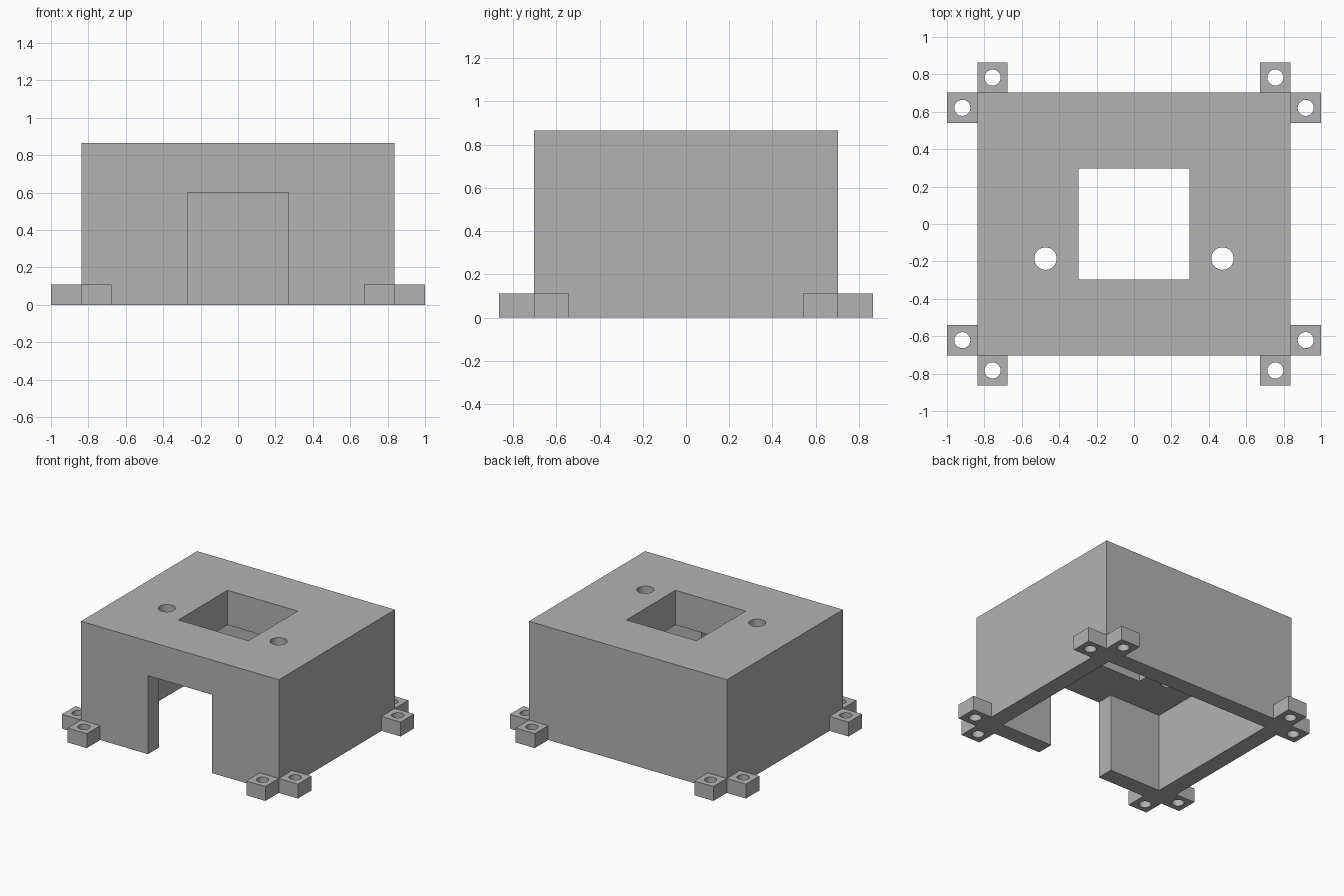
import bpy
from mathutils import Vector

if "Cube" in bpy.data.objects:
    bpy.data.objects.remove(bpy.data.objects["Cube"])

grey = bpy.data.materials.new("plain grey")
grey.diffuse_color = (0.45, 0.45, 0.45, 1)
grey.use_nodes = True
grey.node_tree.nodes["Principled BSDF"].inputs["Base Color"].default_value = grey.diffuse_color


def box(name, lo, hi):
    lo, hi = Vector(lo), Vector(hi)
    bpy.ops.mesh.primitive_cube_add(size=1, location=(lo + hi) / 2)
    ob = bpy.context.object
    ob.name = name
    ob.scale = hi - lo
    bpy.ops.object.transform_apply(location=False, rotation=False, scale=True)
    ob.data.materials.append(grey)
    return ob


def drill(x, y, r, z0, z1):
    bpy.ops.mesh.primitive_cylinder_add(vertices=32, radius=r, depth=z1 - z0,
                                        location=(x, y, (z0 + z1) / 2))
    ob = bpy.context.object
    ob.data.materials.append(grey)
    return ob


def cut(target, cutter):
    mod = target.modifiers.new("cut", 'BOOLEAN')
    mod.operation = 'DIFFERENCE'
    mod.solver = 'EXACT'
    mod.object = cutter
    bpy.context.view_layer.objects.active = target
    bpy.ops.object.modifier_apply(modifier=mod.name)
    bpy.data.objects.remove(cutter, do_unlink=True)


W, D, H = 0.837, 0.702, 0.865     # half width, half depth, height
WALL, CEIL = 0.13, 0.6            # wall thickness, ceiling height
TAB, TAB_H, TAB_R = 0.162, 0.11, 0.043

# Housing: hollow block open below, with doorway, square window and two round holes
housing = box("housing", (-W, -D, 0), (W, D, H))
cut(housing, box("cavity", (-W + WALL, -D + WALL, -0.2), (W - WALL, D - WALL, CEIL)))
cut(housing, box("doorway", (-0.27, -D - 0.2, -0.2), (0.27, 0, CEIL)))
cut(housing, box("window", (-0.297, -0.297, 0.4), (0.297, 0.297, 1)))
for s in (-1, 1):
    cut(housing, drill(s * 0.473, -0.185, 0.06, 0.4, 1))

# Mounting tabs: two drilled tabs at each corner
for sx in (-1, 1):
    for sy in (-1, 1):
        for name, cx, cy in (("side_tab", W + TAB / 2, D - TAB / 2),
                             ("end_tab", W - TAB / 2, D + TAB / 2)):
            x, y, h = sx * cx, sy * cy, TAB / 2
            tab = box(name, (x - h, y - h, 0), (x + h, y + h, TAB_H))
            cut(tab, drill(x, y, TAB_R, -0.1, 0.3))
